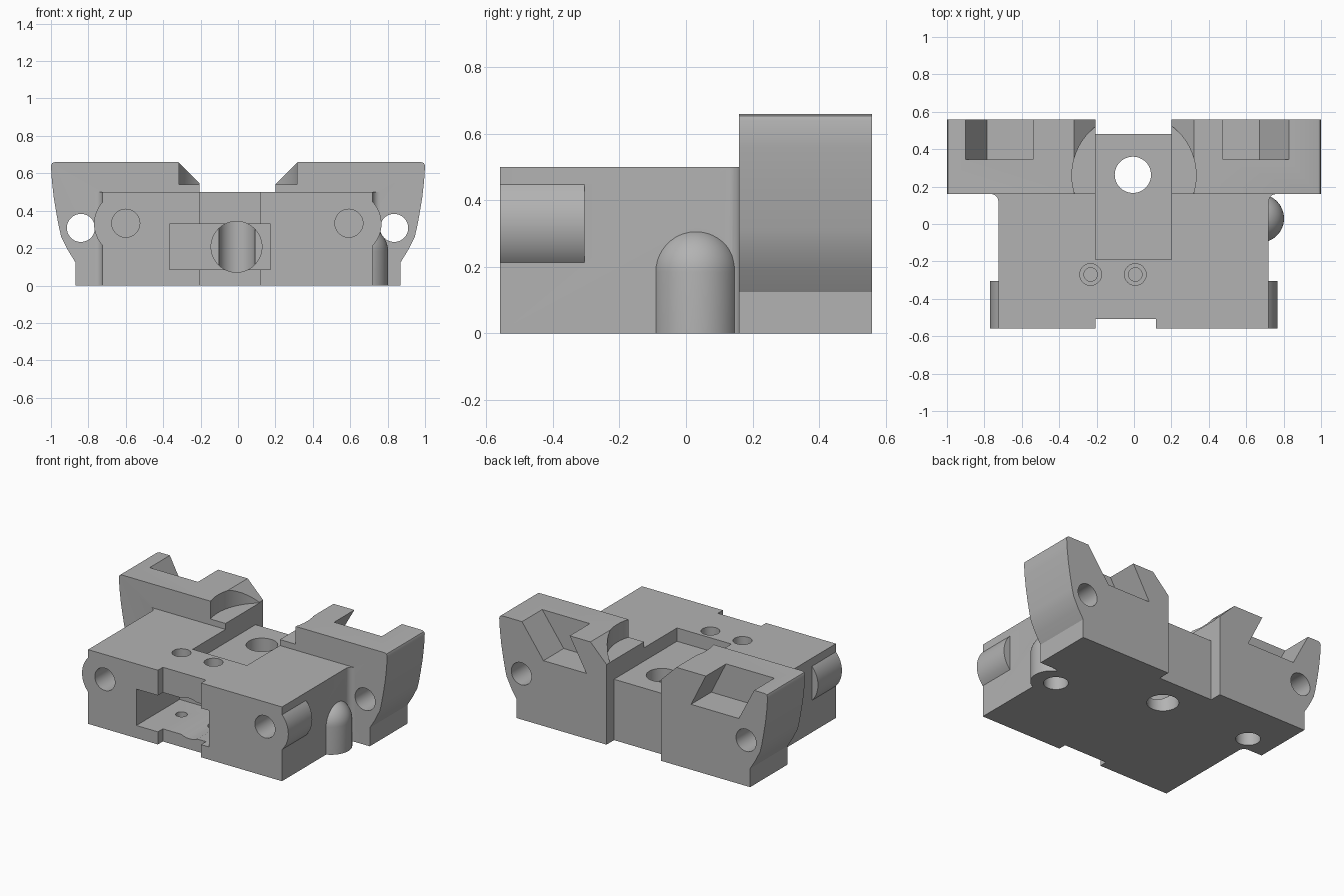
import bpy, bmesh
from math import sin, cos, pi, radians
from mathutils import Matrix, Vector

cube = bpy.data.objects.get("Cube")
if cube:
    bpy.data.objects.remove(cube)

grey = bpy.data.materials.new("machined_grey")
grey.use_nodes = True
colour = (0.45, 0.45, 0.45, 1)
grey.diffuse_color = colour
grey.node_tree.nodes["Principled BSDF"].inputs["Base Color"].default_value = colour


def finish(bm, name):
    bmesh.ops.recalc_face_normals(bm, faces=bm.faces)
    mesh = bpy.data.meshes.new(name)
    bm.to_mesh(mesh)
    bm.free()
    ob = bpy.data.objects.new(name, mesh)
    bpy.context.collection.objects.link(ob)
    mesh.materials.append(grey)
    return ob


def prism(name, pts, axis, lo, hi):
    """Extrude a 2D outline: (x, z) along y, or (x, y) along z."""
    bm = bmesh.new()
    place = (lambda p: (p[0], lo, p[1])) if axis == "y" else (lambda p: (p[0], p[1], lo))
    face = bm.faces.new([bm.verts.new(place(p)) for p in pts])
    out = bmesh.ops.extrude_face_region(bm, geom=[face])
    step = Vector((0, hi - lo, 0)) if axis == "y" else Vector((0, 0, hi - lo))
    bmesh.ops.translate(bm, vec=step,
                        verts=[v for v in out["geom"] if isinstance(v, bmesh.types.BMVert)])
    return finish(bm, name)


def box(name, x0, x1, y0, y1, z0, z1):
    return prism(name, [(x0, y0), (x1, y0), (x1, y1), (x0, y1)], "z", z0, z1)


def rod(name, u, v, r, axis, lo, hi, n=48):
    pts = [(u + r * cos(2 * pi * i / n), v + r * sin(2 * pi * i / n)) for i in range(n)]
    return prism(name, pts, axis, lo, hi)


def mirrored(pts, s):
    return [(s * x, y) for x, y in pts]


# Main block
block = box("clamp_block", -0.725, 0.72, -0.56, 0.2, 0, 0.5)
adds, cuts = [], []

# Rear wings: flared side outline with small rounded top corners
side = [(0.87, 0), (0.87, 0.125), (0.91, 0.19), (0.945, 0.26), (0.957, 0.31),
        (0.97, 0.38), (0.985, 0.47), (0.995, 0.56), (1, 0.64), (0.994, 0.654), (0.98, 0.66)]
adds.append(prism("rear_wings", side + mirrored(side, -1)[::-1], "y", 0.16, 0.56))

# Rounded ribs around the front bores, and fillets in the wing corners
for s, edge, centre in ((1, 0.72, 0.597), (-1, 0.725, 0.6)):
    adds.append(rod("side_rib", s * centre, 0.33, 0.17, "y", -0.56, -0.305, 64))
    r = 0.04
    arc = [(edge + r - r * cos(radians(a)), 0.16 - r + r * sin(radians(a))) for a in range(0, 91, 15)]
    corner = [(edge - 0.05, 0.16 - r)] + arc + [(edge + r, 0.19), (edge - 0.05, 0.19)]
    adds.append(prism("corner_fillet", mirrored(corner, s), "z", 0, 0.5))

# Domed boss on the left flank
boss = bmesh.new()
bmesh.ops.create_uvsphere(boss, u_segments=48, v_segments=24, radius=0.13,
                          matrix=Matrix.Translation((0.672, 0.03, 0.185)))
low = [f for f in boss.faces if f.calc_center_median().z < 0.185]
bmesh.ops.delete(boss, geom=low, context="FACES")
rim = [e for e in boss.edges if e.is_boundary]
wall = bmesh.ops.extrude_edge_only(boss, edges=rim)["geom"]
for v in wall:
    if isinstance(v, bmesh.types.BMVert):
        v.co.z = 0
bmesh.ops.holes_fill(boss, edges=[e for e in boss.edges if e.is_boundary], sides=0)
adds.append(finish(boss, "domed_boss"))

# Central slot: shallow floor on top, full depth at the rear
cuts.append(box("top_slot", -0.205, 0.2, -0.19, 0.7, 0.41, 0.8))
cuts.append(box("rear_slot", -0.205, 0.2, 0.48, 0.7, -0.1, 0.8))
vee = [(0.2, 0.54), (0.36, 0.7)]
cuts.append(prism("slot_chamfer", vee + mirrored(vee, -1)[::-1], "y", 0.1, 0.7))
cuts.append(rod("round_recess", 0, 0.26, 0.332, "z", 0.54, 0.75, 64))

# Slanted, undercut pockets in the back of the wings
for name, floor_in, floor_out, top_in, top_out in (
        ("left_pocket", 0.35, 0.67, 0.475, 0.83), ("right_pocket", -0.43, -0.785, -0.54, -0.9)):
    up = (0.75 - 0.66) / (0.66 - 0.44)
    pts = [(floor_in, 0.44), (floor_out, 0.44), (top_out, 0.66),
           (top_out + (top_out - floor_out) * up, 0.75),
           (top_in + (top_in - floor_in) * up, 0.75), (top_in, 0.66)]
    cuts.append(prism(name, pts, "y", 0.345, 0.7))

# Front notch, cross pocket and the large bore behind it
cuts.append(box("front_notch", -0.205, 0.117, -0.7, -0.507, -0.1, 0.7))
cuts.append(box("front_pocket", -0.365, 0.175, -0.7, -0.1, 0.085, 0.33))
cuts.append(rod("front_bore", -0.008, 0.207, 0.136, "y", -0.72, 0.26))
cuts.append(rod("centre_hole", -0.006, 0.263, 0.097, "z", -0.1, 0.7))

# Stepped screw holes in the top
for x in (-0.232, 0.007):
    cuts.append(rod("screw_head_hole", x, -0.27, 0.058, "z", 0.4, 0.7, 32))
    cuts.append(rod("screw_hole", x, -0.27, 0.036, "z", 0.04, 0.72, 32))

# Through holes in the wings, blind bores in front, blind holes underneath
for x in (-0.84, 0.835):
    cuts.append(rod("wing_hole", x, 0.308, 0.075, "y", 0.05, 0.7))
for x in (-0.6, 0.593):
    cuts.append(rod("front_blind_bore", x, 0.333, 0.075, "y", -0.7, -0.25))
for x, y in ((0.64, 0.03), (-0.68, 0.26)):
    cuts.append(rod("foot_hole", x, y, 0.075, "z", -0.1, 0.18))

# Join and cut, then bake the result
for parts, kind in ((adds, "UNION"), (cuts, "DIFFERENCE")):
    for part in parts:
        mod = block.modifiers.new(part.name, "BOOLEAN")
        mod.object, mod.operation, mod.solver = part, kind, "EXACT"
        part.hide_render = True
bpy.context.view_layer.update()
baked = bpy.data.meshes.new_from_object(block.evaluated_get(bpy.context.evaluated_depsgraph_get()))
block.modifiers.clear()
block.data = baked
baked.materials.clear()
baked.materials.append(grey)
for part in adds + cuts:
    bpy.data.objects.remove(part)

bpy.ops.object.select_all(action="DESELECT")
block.select_set(True)
bpy.context.view_layer.objects.active = block
bpy.ops.object.shade_smooth_by_angle(angle=radians(30))
